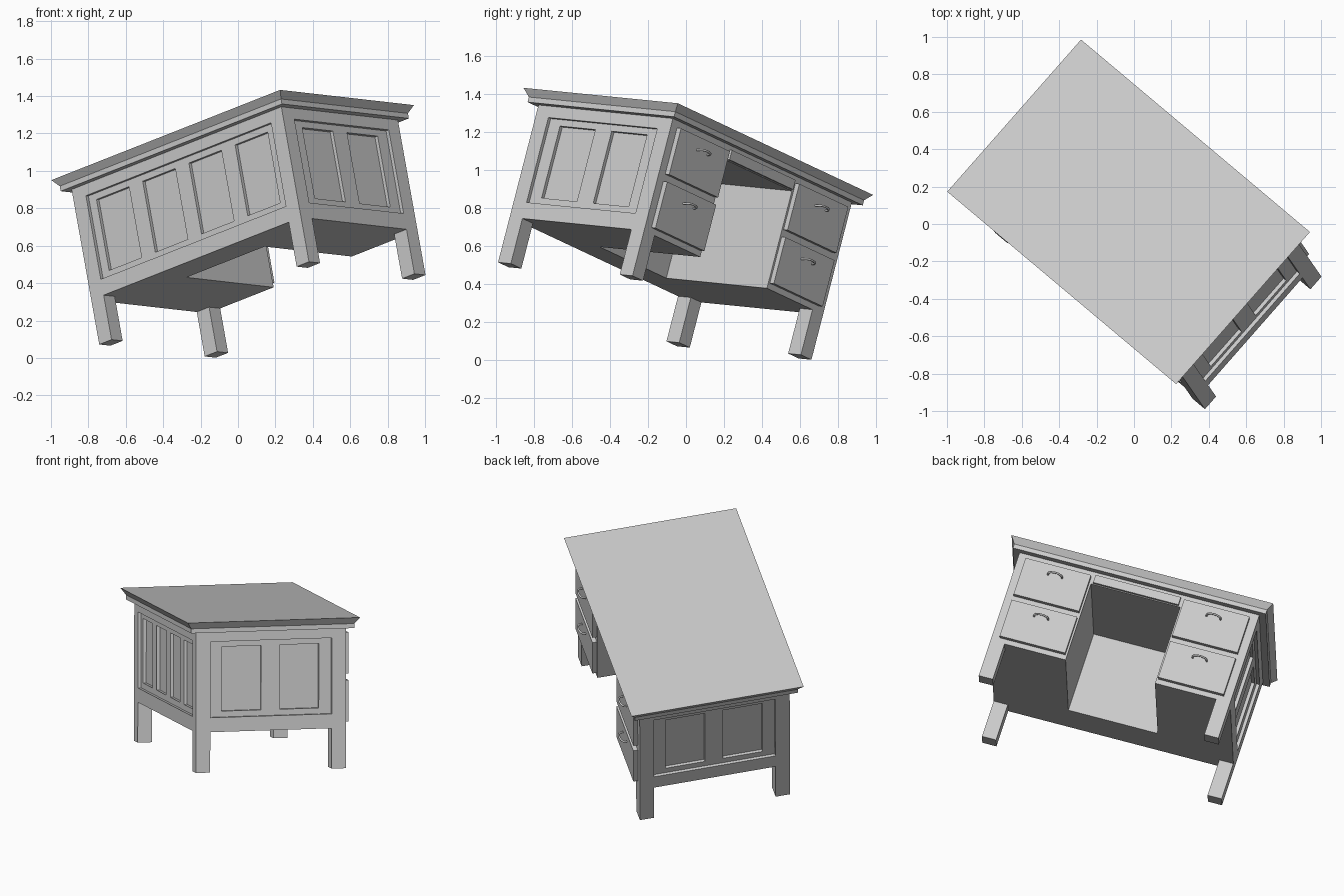
import bpy, bmesh
from math import sin, cos, pi
from mathutils import Matrix, Vector

cube = bpy.data.objects.get("Cube")
if cube:
    bpy.data.objects.remove(cube)

mat = bpy.data.materials.new("plain_grey")
mat.use_nodes = True
GREY = (0.6, 0.6, 0.6, 1)
mat.diffuse_color = GREY
mat.node_tree.nodes["Principled BSDF"].inputs["Base Color"].default_value = GREY

# The desk stands tilted: its own axes, with the origin at the centre of the top surface
X = Vector((0.733, -0.616, 0.289)).normalized()
Y = Vector((0.656, 0.751, -0.076))
Y = (Y - X * Y.dot(X)).normalized()
Z = X.cross(Y)
TILT = Matrix.Translation((-0.029, 0.065, 1.151)) @ Matrix((X, Y, Z)).transposed().to_4x4()

# Half sizes and heights below the top surface
W, D = 0.765, 0.473
LEG = 0.09
UNDER, BASE, FOOT = -0.068, -0.687, -0.936
KNEE, KNEE_BACK, KNEE_TOP = 0.285, -0.235, -0.15
RAIL_TOP, RAIL_LOW = -0.13, -0.598
STEP = 0.02


def add_object(name, bm):
    bmesh.ops.recalc_face_normals(bm, faces=bm.faces)
    mesh = bpy.data.meshes.new(name)
    bm.to_mesh(mesh)
    bm.free()
    mesh.materials.append(mat)
    obj = bpy.data.objects.new(name, mesh)
    obj.matrix_world = TILT
    bpy.context.collection.objects.link(obj)
    return obj


def add_box(bm, xs, ys, zs):
    size = [abs(p[1] - p[0]) for p in (xs, ys, zs)]
    mid = [sum(p) / 2 for p in (xs, ys, zs)]
    bmesh.ops.create_cube(bm, size=1, matrix=Matrix.Translation(mid) @ Matrix.Diagonal((*size, 1)))


def box(name, xs, ys, zs):
    bm = bmesh.new()
    add_box(bm, xs, ys, zs)
    return add_object(name, bm)


# Table top with a sloped edge and a straight lip below it
bm = bmesh.new()
rings = []
for inset, z in ((0, 0), (0.028, -0.04), (0.028, UNDER)):
    x, y = 0.835 - inset, 0.543 - inset
    rings.append([bm.verts.new(p) for p in ((-x, -y, z), (x, -y, z), (x, y, z), (-x, y, z))])
for upper, lower in zip(rings, rings[1:]):
    for i in range(4):
        j = (i + 1) % 4
        bm.faces.new((upper[i], upper[j], lower[j], lower[i]))
bm.faces.new(rings[0])
bm.faces.new(rings[-1])
add_object("table_top", bm)

# Legs
for sx, side in ((1, "left"), (-1, "right")):
    for sy, end in ((1, "drawer"), (-1, "panel")):
        box(f"{side}_{end}_leg", (sx * (W - LEG), sx * W), (sy * (D - LEG), sy * D), (FOOT, UNDER))

# Carcass: two pedestals, the closed block behind the knee space and its ceiling
core_x, core_y = W - 2 * STEP, D - 2 * STEP
for sx, side in ((1, "left"), (-1, "right")):
    box(f"{side}_pedestal", (sx * KNEE, sx * core_x), (-core_y, D), (BASE, UNDER))
box("knee_back", (-KNEE, KNEE), (-core_y, KNEE_BACK), (BASE, UNDER))
box("knee_ceiling", (-KNEE, KNEE), (KNEE_BACK, D), (KNEE_TOP, UNDER))


def panelled_side(name, half, face, count, margin, gap, turn):
    """Rails and a stepped frame around recessed panels, on a side turned about the desk."""
    bm = bmesh.new()
    back, mid = -face + 2 * STEP, -face + STEP
    top, low = RAIL_TOP - 0.035, RAIL_LOW + 0.036
    add_box(bm, (-half, half), (-face, back), (RAIL_TOP, UNDER))
    add_box(bm, (-half, half), (-face, back), (BASE, RAIL_LOW))
    add_box(bm, (-half, half), (mid, back), (top, RAIL_TOP))
    add_box(bm, (-half, half), (mid, back), (RAIL_LOW, low))
    width = (2 * (half - margin) - gap * (count - 1)) / count
    start = -half
    for i in range(count + 1):
        stop = -half + margin + i * (width + gap) if i < count else half
        add_box(bm, (start, stop), (mid, back), (low, top))
        start = stop + width
    bmesh.ops.transform(bm, matrix=Matrix.Rotation(turn, 4, "Z"), verts=bm.verts)
    add_object(name, bm)


panelled_side("front_panels", W - LEG, D, 4, 0.051, 0.1, 0)
panelled_side("left_end_panels", D - LEG, W, 2, 0.077, 0.115, pi / 2)
panelled_side("right_end_panels", D - LEG, W, 2, 0.077, 0.115, -pi / 2)


def handle(name, x, y, z):
    """Bowed pull made from a swept round bar."""
    curve = bpy.data.curves.new(name, "CURVE")
    curve.dimensions = "3D"
    curve.bevel_depth = 0.006
    curve.bevel_resolution = 2
    curve.use_fill_caps = True
    line = curve.splines.new("POLY")
    steps = 12
    line.points.add(steps)
    for i, point in enumerate(line.points):
        t = pi * i / steps
        point.co = (x - 0.045 * cos(t), y + 0.035 * sin(t) ** 0.6, z + 0.008 * sin(t), 1)
    curve.materials.append(mat)
    obj = bpy.data.objects.new(name, curve)
    obj.matrix_world = TILT
    bpy.context.collection.objects.link(obj)


# Raised drawer fronts with pulls
FRONT = D + 0.028
for sx, side in ((1, "left"), (-1, "right")):
    for top, level in ((-0.105, "upper"), (-0.4, "lower")):
        box(f"{side}_{level}_drawer", (sx * 0.297, sx * 0.715), (D - 0.01, FRONT), (top - 0.255, top))
        handle(f"{side}_{level}_handle", sx * 0.506, FRONT, top - 0.07)
box("centre_drawer", (-0.272, 0.272), (D - 0.01, D + 0.018), (-0.145, -0.092))
